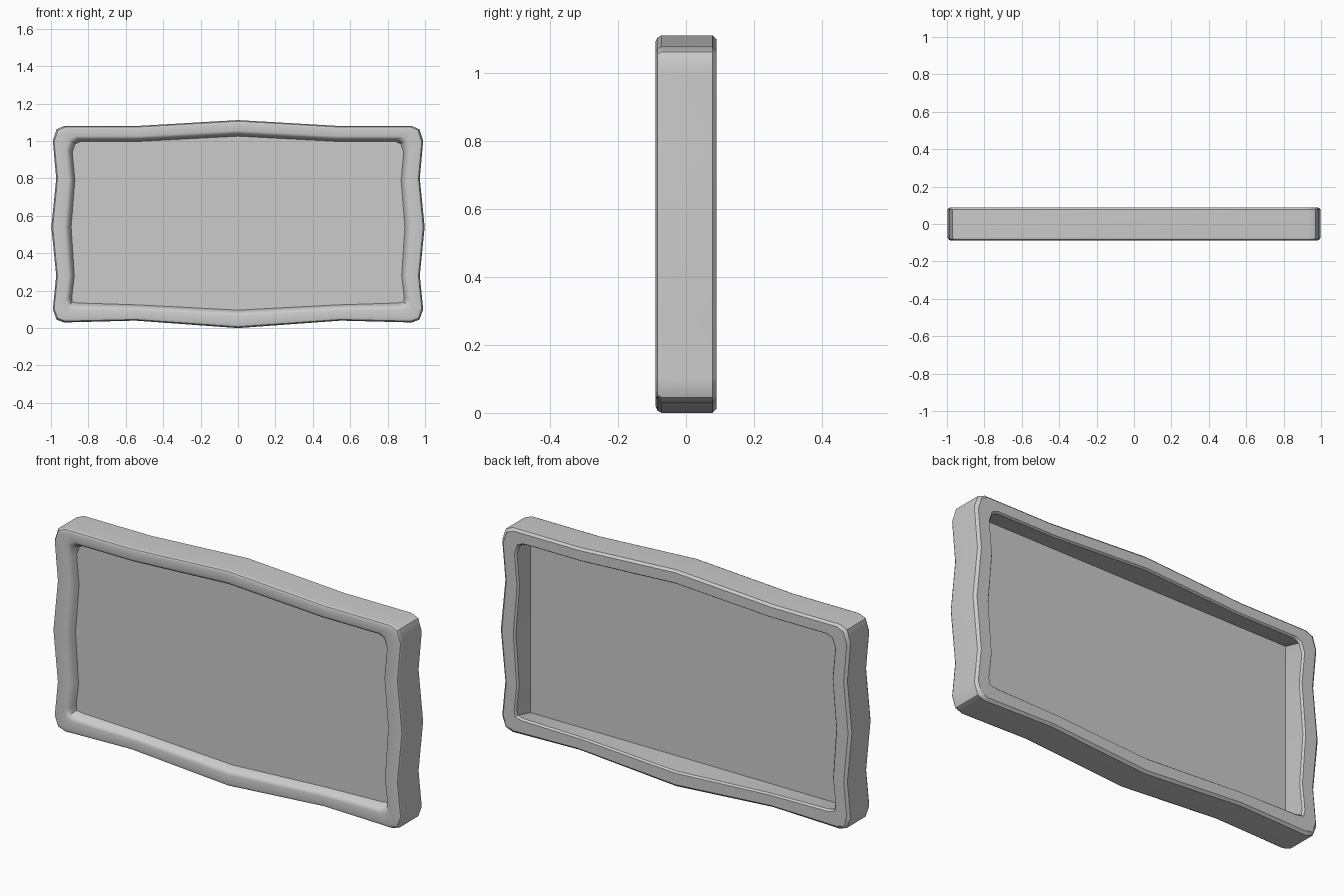
import bpy, bmesh
import math

if "Cube" in bpy.data.objects:
    bpy.data.objects.remove(bpy.data.objects["Cube"])

# Right halves of the wavy outlines (x, z), from top centre to bottom centre
OUTER = [(0, 1.112), (.55, 1.08), (.93, 1.08), (.97, 1.063), (.99, 1.0),
         (.972, .80), (.998, .54), (.972, .28), (.99, .10), (.97, .045),
         (.93, .03), (.55, .04), (0, 0)]
INNER = [(0, 1.026), (.53, .998), (.84, .998), (.87, .985), (.886, .94),
         (.872, .79), (.892, .54), (.875, .28), (.888, .17), (.886, .14),
         (.85, .134), (.53, .124), (0, .096)]

# Straight-edged rectangle where the back recess meets the thin panel
R, TOP, BOTTOM = .908, 1.04, .092


def squared(p, q):
    x = R if p[0] > .94 else q[0]
    z = TOP if p[1] > 1.03 else BOTTOM if p[1] < .06 else q[1]
    return x, z


BACK = [squared(p, q) for p, q in zip(OUTER, INNER)]


def blend(t):
    return [(a[0] + (b[0] - a[0]) * t, a[1] + (b[1] - a[1]) * t)
            for a, b in zip(OUTER, INNER)]


def mirrored(half):
    return half + [(-x, z) for x, z in half[-2:0:-1]]


# Frame cross-section as (inset, y) loops: front recess, rim, back recess
PROFILE = [(1, -.045), (.92, -.066), (.82, -.081), (.66, -.0895),
           (.2, -.0895), (.07, -.084), (0, -.072),
           (0, .078), (.13, .0895), (.74, .0895), (.82, .08)]
loops = [(blend(t), y) for t, y in PROFILE] + [(BACK, -.035)]

bm = bmesh.new()
rings = [[bm.verts.new((x, y, z)) for x, z in mirrored(half)] for half, y in loops]
for a, b in zip(rings, rings[1:]):
    n = len(a)
    for i in range(n):
        j = (i + 1) % n
        bm.faces.new((a[i], a[j], b[j], b[i]))
# Front and back of the thin recessed panel
bm.faces.new(rings[0])
bm.faces.new(rings[-1])
bmesh.ops.recalc_face_normals(bm, faces=bm.faces)

mesh = bpy.data.meshes.new("framed_panel")
bm.to_mesh(mesh)
bm.free()
obj = bpy.data.objects.new("framed_panel", mesh)
bpy.context.collection.objects.link(obj)
bpy.context.view_layer.objects.active = obj
obj.select_set(True)
bpy.ops.object.shade_smooth_by_angle(angle=math.radians(35))
# Keep the broad faces looking flat between the rounded edges
weighted = obj.modifiers.new("flat_faces", 'WEIGHTED_NORMAL')
weighted.keep_sharp = True
